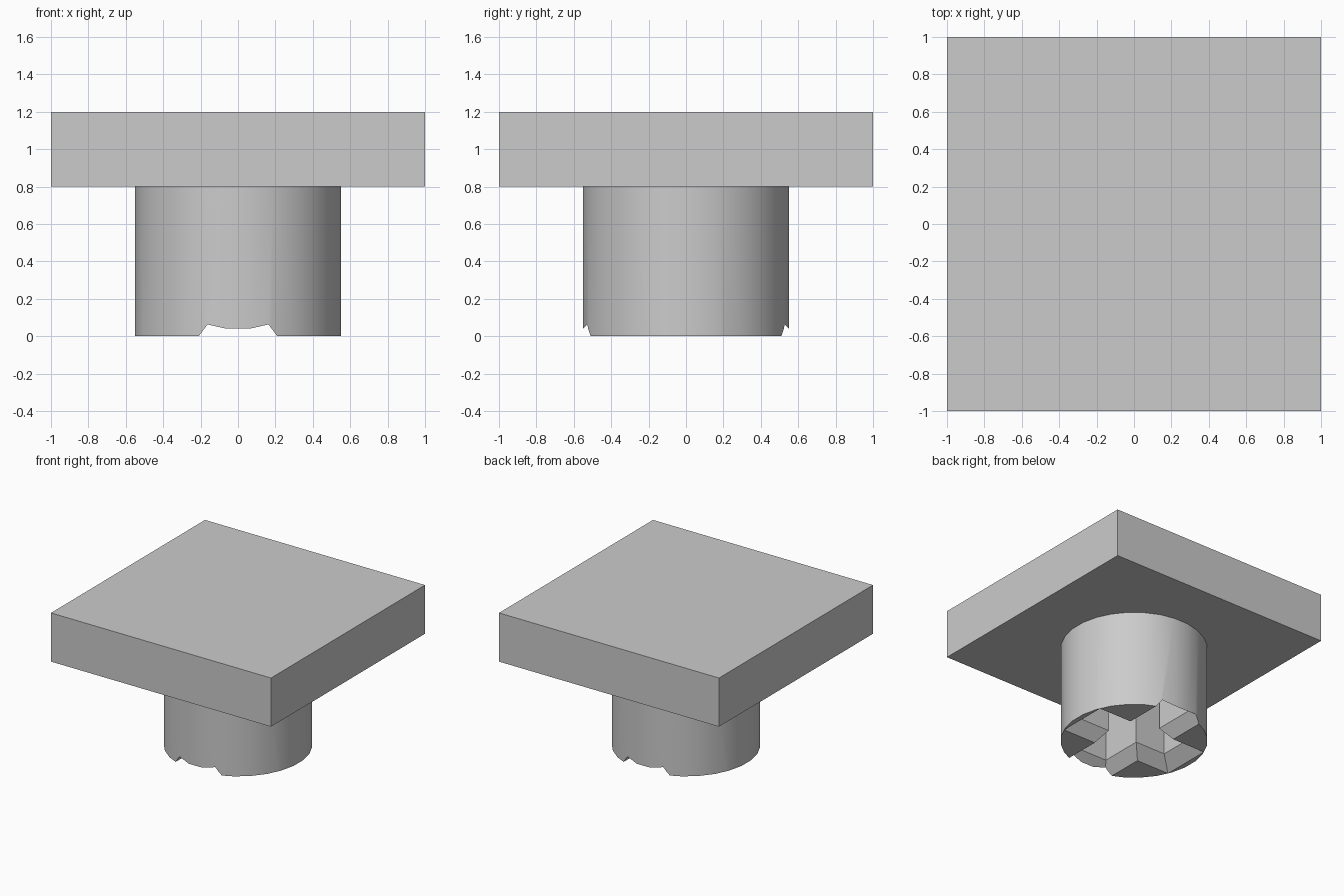
import bpy
import bmesh
from math import pi, radians, cos
from mathutils import Matrix

default = bpy.data.objects.get("Cube")
if default:
    bpy.data.objects.remove(default, do_unlink=True)

GREY = (0.6, 0.6, 0.6, 1.0)
grey = bpy.data.materials.new("plain grey")
grey.use_nodes = True
grey.diffuse_color = GREY
grey.node_tree.nodes["Principled BSDF"].inputs["Base Color"].default_value = GREY


def make_object(name, bm):
    bmesh.ops.recalc_face_normals(bm, faces=bm.faces[:])
    mesh = bpy.data.meshes.new(name)
    bm.to_mesh(mesh)
    bm.free()
    mesh.materials.append(grey)
    obj = bpy.data.objects.new(name, mesh)
    bpy.context.collection.objects.link(obj)
    return obj


def tapered_slot(name, sections):
    """Loft of centred rectangles, each given as (half x, half y, z)."""
    bm = bmesh.new()
    loops = [[bm.verts.new((sx * hx, sy * hy, z))
              for sx, sy in ((-1, -1), (1, -1), (1, 1), (-1, 1))]
             for hx, hy, z in sections]
    for low, high in zip(loops, loops[1:]):
        for i in range(4):
            j = (i + 1) % 4
            bm.faces.new((low[i], low[j], high[j], high[i]))
    bm.faces.new(loops[0][::-1])
    bm.faces.new(loops[-1])
    return make_object(name, bm)


# Square top plate
bm = bmesh.new()
bmesh.ops.create_cube(bm, size=1, matrix=Matrix.Translation((0, 0, 1))
                      @ Matrix.Diagonal((2, 2, 0.4, 1)))
make_object("top_plate", bm)

# Round stem, with a flat facet facing each axis
SIDES = 28
radius = 0.55 / cos(pi / SIDES)
bm = bmesh.new()
bmesh.ops.create_cone(bm, cap_ends=True, segments=SIDES, radius1=radius,
                      radius2=radius, depth=0.8,
                      matrix=Matrix.Translation((0, 0, 0.4))
                      @ Matrix.Rotation(pi / SIDES, 4, "Z"))
stem = make_object("stem", bm)

# Cross socket with a chamfered mouth: two crossing slots cut from below
WIDE, NARROW, CHAMFER, BELOW = 0.21, 0.135, 0.1, 0.02


def slot_sections(reach):
    flare = (WIDE - NARROW) * BELOW / CHAMFER
    return [(reach + CHAMFER + BELOW, WIDE + flare, -BELOW),
            (reach, NARROW, CHAMFER),
            (reach, NARROW, 0.82)]


cutters = [
    tapered_slot("slot_cutter_x", slot_sections(0.41)),
    tapered_slot("slot_cutter_y", [(b, a, z) for a, b, z in slot_sections(0.49)]),
]
bpy.context.view_layer.objects.active = stem
for cutter in cutters:
    cutter.hide_render = True
    mod = stem.modifiers.new("socket", "BOOLEAN")
    mod.operation = "DIFFERENCE"
    mod.solver = "EXACT"
    mod.object = cutter
    bpy.ops.object.modifier_apply(modifier=mod.name)
for cutter in cutters:
    bpy.data.objects.remove(cutter, do_unlink=True)

# Smooth round wall, crisp socket edges
bpy.ops.object.select_all(action="DESELECT")
stem.select_set(True)
bpy.ops.object.shade_smooth_by_angle(angle=radians(25))
